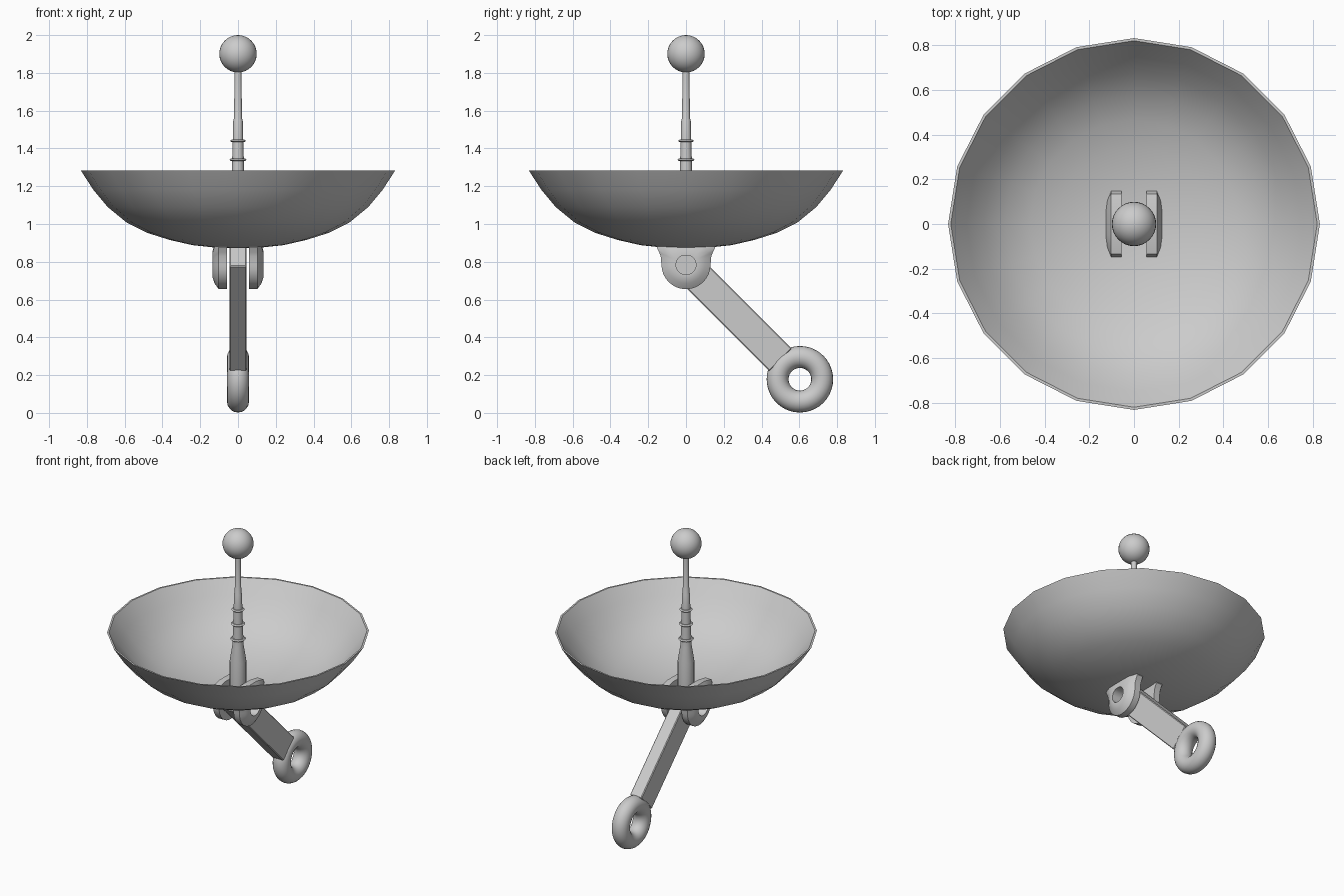
import bpy, bmesh
from math import sin, cos, pi, radians

if "Cube" in bpy.data.objects:
    bpy.data.objects.remove(bpy.data.objects["Cube"])


def finish(name, bm, angle=35):
    bmesh.ops.remove_doubles(bm, verts=bm.verts, dist=1e-5)
    bmesh.ops.recalc_face_normals(bm, faces=bm.faces)
    me = bpy.data.meshes.new(name)
    bm.to_mesh(me)
    bm.free()
    ob = bpy.data.objects.new(name, me)
    bpy.context.collection.objects.link(ob)
    smooth(ob, angle)
    return ob


def smooth(ob, angle):
    bpy.ops.object.select_all(action='DESELECT')
    bpy.context.view_layer.objects.active = ob
    ob.select_set(True)
    bpy.ops.object.shade_smooth_by_angle(angle=radians(angle))


def bridge(bm, a, b):
    n = len(a)
    for i in range(n):
        bm.faces.new((a[i], a[(i + 1) % n], b[(i + 1) % n], b[i]))


def lathe(name, profile, sides, angle=35):
    """Revolve (radius, z) points around the z axis."""
    bm = bmesh.new()
    pts = [bm.verts.new((r, 0, z)) for r, z in profile]
    edges = [bm.edges.new(p) for p in zip(pts, pts[1:])]
    bmesh.ops.spin(bm, geom=pts + edges, cent=(0, 0, 0), axis=(0, 0, 1),
                   angle=2 * pi, steps=sides)
    return finish(name, bm, angle)


# Dish: thin 20-sided bowl, outer then inner skin
outer = [(0, .872), (.12, .875), (.24, .888), (.36, .915), (.48, .953),
         (.59, 1.008), (.69, 1.09), (.765, 1.18), (.832, 1.283)]
inner = [(max(r - .015, 0), z + .012) for r, z in outer[:-1]] + [(.82, 1.283)]
lathe("dish", outer + inner[::-1], 20, 40)

# Feed mast: stepped, tapering rod
lathe("feed_mast", [(0, .875), (.053, .875), (.053, 1.08), (.036, 1.19),
                    (.034, 1.235), (.031, 1.34), (.028, 1.44), (.025, 1.55),
                    (.021, 1.56), (.018, 1.83), (0, 1.83)], 20)

# Collars on the mast
for i, z in enumerate((1.235, 1.34, 1.44)):
    r = .05 - .004 * i
    lathe(f"mast_collar_{i + 1}", [(0, z - .007), (r - .008, z - .007), (r, z),
                                   (r - .008, z + .007), (0, z + .007)], 20)

# Ball at the mast tip
bpy.ops.mesh.primitive_uv_sphere_add(segments=32, ring_count=16, radius=.099,
                                     location=(0, 0, 1.901))
ball = bpy.context.object
ball.name = "feed_ball"
smooth(ball, 60)

# Hinge lugs: rounded plates with a domed outer face and a pin hole
PIN_Z, HOLE = .785, .053
half = [(.134, .83), (.142, .85), (.155, .875), (.135, .925), (.06, .94)]
arc = [(.13 * cos(t * pi / 16), PIN_Z + .13 * sin(t * pi / 16))
       for t in range(-16, 1)]
outline = arc + half + [(-y, z) for y, z in half[::-1]]
hole = []
for y, z in outline:
    d = (y * y + (z - PIN_Z) ** 2) ** .5
    hole.append((y / d * HOLE, PIN_Z + (z - PIN_Z) / d * HOLE))


def blend(k):
    return [(h[0] + (o[0] - h[0]) * k, h[1] + (o[1] - h[1]) * k)
            for h, o in zip(hole, outline)]


for side, label in ((-1, "left"), (1, "right")):
    bm = bmesh.new()
    section = [(.057, hole), (.057, outline), (.102, outline),
               (.124, blend(.6)), (.135, blend(.2)), (.135, hole)]
    rings = [[bm.verts.new((side * x, y, z)) for y, z in loop]
             for x, loop in section]
    for a, b in zip(rings, rings[1:] + rings[:1]):
        bridge(bm, a, b)
    finish(f"hinge_lug_{label}", bm, 35)

# Arm: flat bar sloping back and down at 45 degrees
START, END = -.078, .708
mid = (START + END) / 2 * cos(pi / 4)
bpy.ops.mesh.primitive_cube_add(size=1, location=(0, mid, .781 - mid),
                                rotation=(-pi / 4, 0, 0))
arm = bpy.context.object
arm.name = "support_arm"
arm.scale = (.09, END - START, .168)
bpy.ops.object.transform_apply(location=False, rotation=False, scale=True)
bevel = arm.modifiers.new("edge", 'BEVEL')
bevel.width = .005
bevel.segments = 1

# Ring at the end of the arm
bpy.ops.mesh.primitive_torus_add(major_radius=.118, minor_radius=.058,
                                 major_segments=40, minor_segments=20,
                                 location=(0, .603, .178),
                                 rotation=(0, pi / 2, 0))
ring = bpy.context.object
ring.name = "mount_ring"
smooth(ring, 60)
